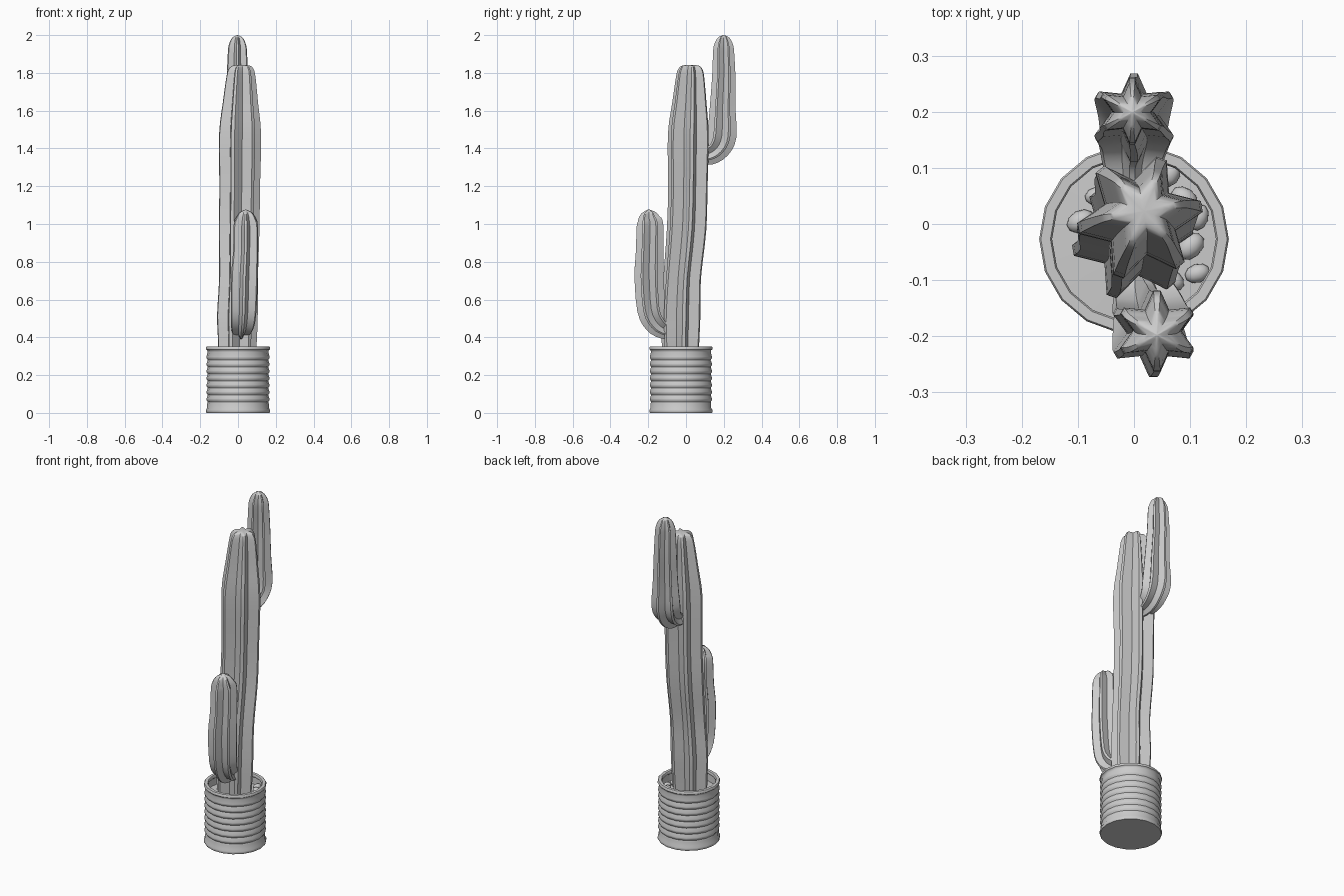
import bpy, bmesh, math, random
from mathutils import Vector

if "Cube" in bpy.data.objects:
    bpy.data.objects.remove(bpy.data.objects["Cube"])

random.seed(4)
RIBS = 6


def finish(bm, name, angle):
    bmesh.ops.recalc_face_normals(bm, faces=bm.faces)
    me = bpy.data.meshes.new(name)
    bm.to_mesh(me)
    bm.free()
    ob = bpy.data.objects.new(name, me)
    bpy.context.collection.objects.link(ob)
    bpy.ops.object.select_all(action='DESELECT')
    ob.select_set(True)
    bpy.context.view_layer.objects.active = ob
    bpy.ops.object.shade_smooth_by_angle(angle=math.radians(angle))
    return ob


def skin(bm, rings):
    """Bridge successive rings and close both ends."""
    loops = [[bm.verts.new(p) for p in r] for r in rings]
    n = len(loops[0])
    for a, b in zip(loops, loops[1:]):
        for i in range(n):
            j = (i + 1) % n
            bm.faces.new((a[i], a[j], b[j], b[i]))
    bm.faces.new(loops[0])
    bm.faces.new(loops[-1])


def smooth_path(keys, steps=3):
    """Catmull-Rom through (x, y, z, radius) keys."""
    k = [Vector(p) for p in keys]
    k = [k[0]] + k + [k[-1]]
    out = []
    for a, b, c, d in zip(k, k[1:], k[2:], k[3:]):
        for s in range(steps):
            t = s / steps
            out.append(0.5 * (2 * b + (c - a) * t + (2 * a - 5 * b + 4 * c - d) * t * t
                              + (3 * b - a - 3 * c + d) * t ** 3))
    return out + [k[-1]]


def cactus(name, keys, phase):
    """Six-ribbed star section swept along a path."""
    path = smooth_path(keys)
    rings = []
    for i, p in enumerate(path):
        a, b = path[max(i - 1, 0)], path[min(i + 1, len(path) - 1)]
        t = (b - a).to_3d().normalized()
        u = Vector((1, 0, 0))
        u = (u - t * u.dot(t)).normalized()
        v = t.cross(u)
        ring = []
        for r in range(RIBS):
            base = math.radians(phase + r * 360 / RIBS)
            # blunt rib tip, then the valley
            for off, f in ((-5, 1), (5, 1), (30, 0.6)):
                ang = base + math.radians(off)
                ring.append(p.to_3d() + (u * math.cos(ang) + v * math.sin(ang)) * p.w * f)
        rings.append(ring)
    bm = bmesh.new()
    skin(bm, rings)
    return finish(bm, name, 48)


# Main stem and two arms
cactus("main_stem", [
    (-.005, -.03, .27, .098), (-.003, -.029, .4, .104), (-.003, -.028, .52, .108),
    (.003, -.02, .72, .103), (.006, .003, .97, .108), (.009, .01, 1.2, .108),
    (.011, .012, 1.47, .112), (.013, .018, 1.64, .094), (.016, .022, 1.78, .077),
    (.017, .023, 1.82, .066), (.017, .023, 1.838, .046), (.017, .023, 1.842, .006)], 10)
cactus("upper_arm", [
    (-.003, .06, 1.36, .045), (-.003, .12, 1.372, .06), (0, .165, 1.405, .07),
    (0, .19, 1.47, .078), (0, .194, 1.62, .068), (-.003, .2, 1.78, .062),
    (-.003, .199, 1.91, .056), (-.003, .199, 1.95, .05), (-.003, .199, 1.985, .032),
    (-.003, .199, 2.0, .004)], 90)
cactus("lower_arm", [
    (.015, -.07, .43, .04), (.018, -.115, .445, .055), (.024, -.155, .48, .068),
    (.03, -.184, .55, .075), (.034, -.195, .72, .078), (.04, -.193, .85, .073),
    (.041, -.19, .99, .071), (.041, -.195, 1.03, .059), (.041, -.197, 1.06, .037),
    (.041, -.198, 1.076, .004)], 90)

# Ribbed tin pot: rim, corrugated wall, inner wall down to the soil
PY = -.027
prof = [(.166, 0), (.169, .004), (.169, .016), (.163, .026), (.163, .05)]
for k in range(7):
    z = .05 + k * .037
    prof += [(.160, z + .008), (.167, z + .0185), (.167, z + .025)]
prof += [(.161, .322), (.163, .332), (.169, .336), (.169, .347), (.166, .351), (.149, .351),
         (.146, .346), (.146, .335), (.152, .33), (.150, .29), (.10, .292), (.01, .295)]
N = 18
bm = bmesh.new()
skin(bm, [[(r * math.cos(2 * math.pi * i / N), PY + r * math.sin(2 * math.pi * i / N), z)
           for i in range(N)] for r, z in prof])
finish(bm, "tin_pot", 50)

# Pebbles on the soil
stones = [(.10, -.04, .026), (.113, -.088, .021), (.065, .09, .022), (-.095, .005, .024),
          (-.066, .05, .02), (.115, .012, .022), (.03, -.125, .02), (.09, .045, .024),
          (.07, -.1, .02)]
for i, (x, y, r) in enumerate(stones):
    bm = bmesh.new()
    bmesh.ops.create_icosphere(bm, subdivisions=2, radius=r)
    turn = random.uniform(0, math.pi)
    c, s = math.cos(turn), math.sin(turn)
    for v in bm.verts:
        px, py = v.co.x * 1.1, v.co.y * .8
        v.co = (x + px * c - py * s, y + px * s + py * c, .3 + v.co.z * .75)
    finish(bm, f"pebble_{i + 1}", 60)
